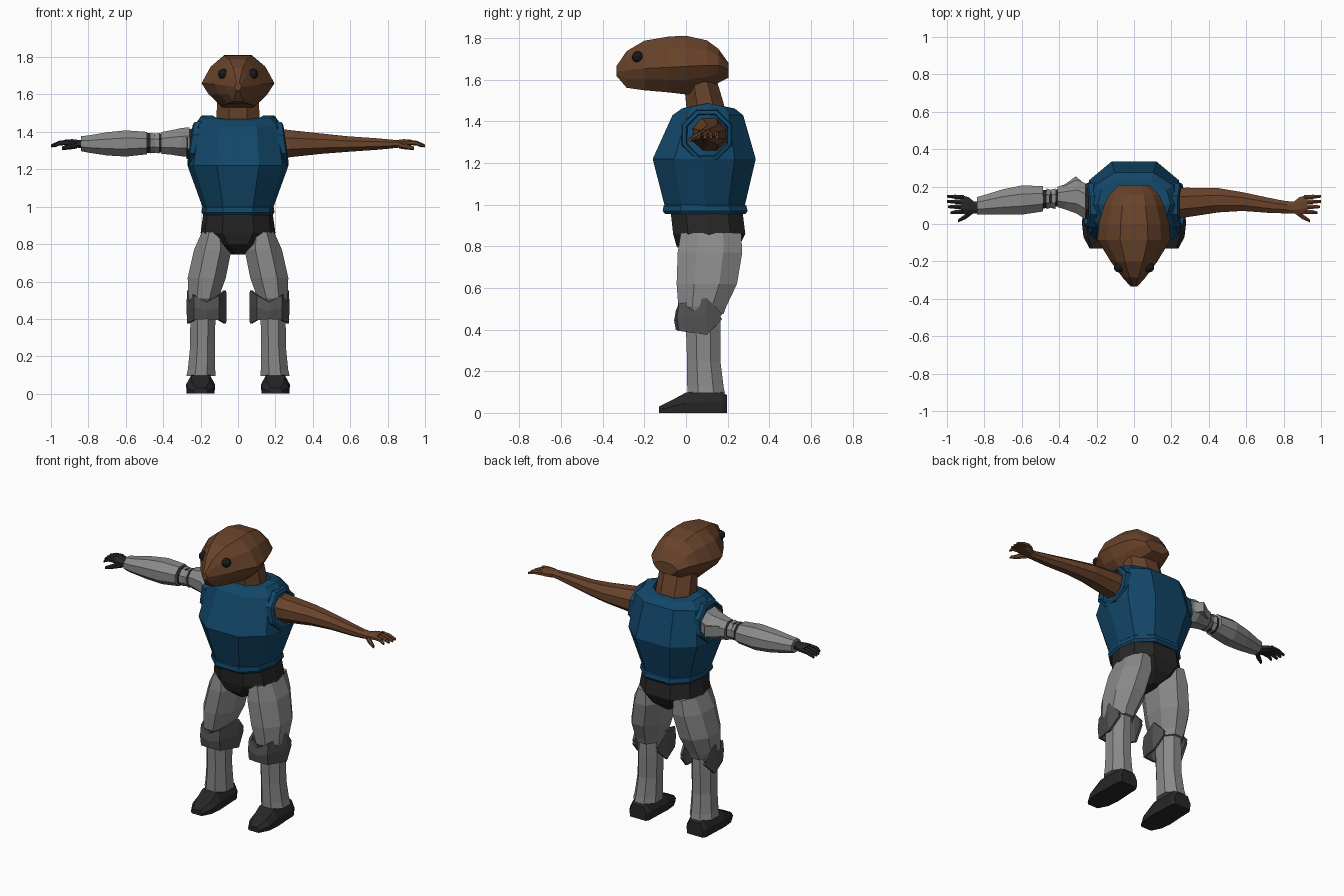
import bpy, bmesh, math


def material(name, rgb):
    m = bpy.data.materials.new(name)
    m.diffuse_color = (*rgb, 1)
    return m


BROWN = material("brown_skin", (0.14, 0.056, 0.024))
BLUE = material("blue_cloth", (0.006, 0.062, 0.14))
GREY = material("grey_plate", (0.25, 0.25, 0.25))
DARK = material("dark_grey_pad", (0.085, 0.085, 0.085))
BLACK = material("black_cloth", (0.02, 0.02, 0.02))
EYE = material("eye_black", (0.01, 0.01, 0.013))


def finish(name, bm, mat):
    bmesh.ops.recalc_face_normals(bm, faces=bm.faces)
    me = bpy.data.meshes.new(name)
    bm.to_mesh(me)
    bm.free()
    me.materials.append(mat)
    ob = bpy.data.objects.new(name, me)
    bpy.context.collection.objects.link(ob)
    return ob


def loft(name, rings, mat, closed=True, caps=True):
    """Skin a list of equal-length point rings."""
    bm = bmesh.new()
    vs = [[bm.verts.new(p) for p in r] for r in rings]
    n = len(rings[0])
    for a, b in zip(vs, vs[1:]):
        for i in range(n if closed else n - 1):
            j = (i + 1) % n
            bm.faces.new((a[i], a[j], b[j], b[i]))
    if caps:
        bm.faces.new(vs[0])
        bm.faces.new(vs[-1])
    return finish(name, bm, mat)


def ring(axis, t, a, b, ra, rb, n=8):
    """Flat-sided oval across the x or z axis at position t."""
    pts, k = [], 1 / math.cos(math.pi / n)
    for i in range(n):
        w = 2 * math.pi * (i + 0.5) / n
        u, v = a + k * ra * math.cos(w), b + k * rb * math.sin(w)
        pts.append((t, u, v) if axis == "x" else (u, v, t))
    return pts


# ---- body sections: ten-sided, given as height, half width, front y, back y
HALF = [(0.42, -1), (0.88, -0.58), (1, 0), (0.89, 0.59), (0.44, 1)]
BODY = HALF + [(-u, v) for u, v in reversed(HALF)]


def body_ring(z, hx, y0, y1, lift=0.0):
    c, h = (y0 + y1) / 2, (y1 - y0) / 2
    return [(u * hx, c + v * h, z + lift * (1 - abs(v))) for u, v in BODY]


loft("vest", [body_ring(*r) for r in [
    (0.985, 0.185, -0.10, 0.28), (1.22, 0.27, -0.16, 0.335),
    (1.43, 0.237, -0.065, 0.275), (1.462, 0.195, -0.02, 0.235, 0.026),
    (1.468, 0.135, 0.0, 0.2, 0.02), (1.43, 0.12, 0.01, 0.19)]], BLUE)
loft("vest_hem", [body_ring(*r) for r in [
    (0.955, 0.185, -0.10, 0.285), (0.97, 0.195, -0.112, 0.296),
    (0.995, 0.192, -0.108, 0.29), (1.005, 0.183, -0.098, 0.278)]], BLUE)
loft("pelvis", [body_ring(*r) for r in [
    (0.98, 0.183, -0.075, 0.27), (0.86, 0.2, -0.062, 0.285),
    (0.8, 0.125, -0.045, 0.255), (0.745, 0.035, 0.02, 0.19)]], BLACK)
loft("neck", [ring("z", *r) for r in [
    (1.43, 0, 0.1, 0.12, 0.095), (1.49, 0, 0.09, 0.115, 0.09),
    (1.59, 0, 0.07, 0.11, 0.08)]], BROWN)

# ---- head: sections along y as half width, bottom, widest height, top
FACE = [(0.38, 1), (0.75, 0.6), (1, 0), (0.8, -0.5), (0.45, -1)]


def head_ring(y, hw, zb, zw, zt):
    right = [(u * hw, y, zw + v * ((zt - zw) if v > 0 else (zw - zb))) for u, v in FACE]
    return right + [(-x, yy, z) for x, yy, z in reversed(right)]


loft("head", [head_ring(*r) for r in [
    (-0.335, 0.018, 1.62, 1.64, 1.665), (-0.285, 0.062, 1.562, 1.645, 1.738),
    (-0.2, 0.125, 1.55, 1.655, 1.788), (-0.085, 0.195, 1.54, 1.66, 1.808),
    (0.0, 0.188, 1.53, 1.665, 1.812), (0.1, 0.16, 1.56, 1.67, 1.79),
    (0.155, 0.135, 1.585, 1.67, 1.75), (0.205, 0.085, 1.61, 1.65, 1.68)]], BROWN)


for s, side in ((1, "left"), (-1, "right")):
    # eyes
    bm = bmesh.new()
    bmesh.ops.create_icosphere(bm, subdivisions=2, radius=0.028)
    bmesh.ops.translate(bm, vec=(s * 0.08, -0.232, 1.71), verts=bm.verts)
    finish(side + "_eye", bm, EYE)

    # raised armhole rim, leaning with the chest side
    rim = [[(s * (x + (1.335 - z) * 0.14), y, z) for x, y, z in ring("x", x, 0.1, 1.335, r, r)]
           for x, r in ((0.215, 0.122), (0.25, 0.117), (0.257, 0.1), (0.22, 0.092))]
    loft(side + "_armhole", rim, BLUE, caps=False)

    # thigh and shin armour
    loft(side + "_thigh", [ring("z", z, s * x, y, rx, ry) for z, x, y, rx, ry in [
        (0.865, 0.125, 0.12, 0.068, 0.145), (0.77, 0.135, 0.115, 0.1, 0.155),
        (0.62, 0.167, 0.1, 0.102, 0.145), (0.51, 0.185, 0.078, 0.08, 0.115),
        (0.475, 0.185, 0.085, 0.07, 0.095)]], GREY)
    loft(side + "_shin", [ring("z", z, s * x, y, rx, ry) for z, x, y, rx, ry in [
        (0.49, 0.187, 0.085, 0.062, 0.08), (0.4, 0.188, 0.083, 0.067, 0.083),
        (0.25, 0.19, 0.085, 0.066, 0.08), (0.13, 0.195, 0.093, 0.073, 0.087),
        (0.095, 0.198, 0.097, 0.078, 0.09)]], GREY)

    # knee pad: a band round the front ending in pointed side plates
    cols = [(-0.08, 0.172, 0.475, 0.45), (-0.098, 0.1, 0.553, 0.375),
            (-0.062, -0.03, 0.525, 0.395), (0, -0.042, 0.49, 0.4),
            (0.062, -0.03, 0.525, 0.395), (0.098, 0.1, 0.553, 0.375),
            (0.08, 0.172, 0.475, 0.45)]
    rows = [[(s * 0.168 + x, y, zt) for x, y, zt, zb in cols],
            [(s * 0.168 + x * 1.02, y - 0.008, (zt + zb) / 2) for x, y, zt, zb in cols],
            [(s * 0.168 + x, y, zb) for x, y, zt, zb in cols]]
    pad = loft(side + "_knee_pad", rows, DARK, closed=False, caps=False)
    mod = pad.modifiers.new("thickness", "SOLIDIFY")
    mod.thickness, mod.offset = 0.014, 0

    # boot
    sections = []
    for y, hx, zt in ((-0.13, 0.038, 0.03), (-0.07, 0.07, 0.06), (0.0, 0.078, 0.098),
                      (0.11, 0.072, 0.105), (0.175, 0.07, 0.1), (0.197, 0.058, 0.085)):
        sections.append([(s * 0.2 + u * hx, y, v * zt) for u, v in
                         ((-0.95, 0), (0.95, 0), (1, 0.5), (0.65, 1), (-0.65, 1), (-1, 0.5))])
    loft(side + "_boot", sections, BLACK)

    # hand: palm, four fingers and a thumb
    skin = BROWN if s > 0 else BLACK
    loft(side + "_palm", [ring("x", s * x, y, z, ry, rz) for x, y, z, ry, rz in [
        (0.8, 0.09, 1.335, 0.033, 0.024), (0.855, 0.088, 1.336, 0.032, 0.021),
        (0.885, 0.098, 1.34, 0.046, 0.021), (0.925, 0.104, 1.343, 0.05, 0.016)]], skin)
    fingers = [(0.143, 0.148, 1.0), (0.118, 0.12, 1.0), (0.092, 0.092, 0.995), (0.067, 0.06, 0.98)]
    for i, (ya, yb, tip) in enumerate(fingers):
        loft(f"{side}_finger_{i + 1}", [ring("x", s * x, y, z, r, r, 6) for x, y, z, r in [
            (0.91, ya, 1.344, 0.012), (0.955, (ya + yb) / 2, 1.34, 0.011),
            (tip, yb, 1.325, 0.007)]], skin)
    loft(side + "_thumb", [ring("x", s * x, y, z, r, r, 6) for x, y, z, r in [
        (0.86, 0.072, 1.33, 0.016), (0.9, 0.04, 1.322, 0.014), (0.94, 0.017, 1.312, 0.008)]], skin)

# ---- bare arm
loft("bare_arm", [ring("x", *r) for r in [
    (0.2, 0.11, 1.335, 0.08, 0.085), (0.28, 0.115, 1.337, 0.079, 0.072),
    (0.45, 0.127, 1.337, 0.065, 0.054), (0.58, 0.12, 1.335, 0.05, 0.042),
    (0.74, 0.097, 1.335, 0.039, 0.031), (0.83, 0.088, 1.335, 0.031, 0.023)]], BROWN)

# ---- armoured arm: socket, upper plate, elbow joint and forearm plate
loft("shoulder_socket", [ring("x", *r) for r in [
    (-0.2, 0.11, 1.335, 0.09, 0.085), (-0.275, 0.115, 1.335, 0.085, 0.08)]], BLACK)
loft("upper_arm_plate", [ring("x", *r) for r in [
    (-0.258, 0.12, 1.345, 0.098, 0.08), (-0.305, 0.145, 1.345, 0.09, 0.075),
    (-0.365, 0.145, 1.343, 0.068, 0.064), (-0.41, 0.145, 1.341, 0.054, 0.058)]], GREY)
bm = bmesh.new()
fin = [(-0.25, 0.2), (-0.31, 0.255), (-0.38, 0.205), (-0.32, 0.17)]
lo, hi = [[bm.verts.new((x, y, z)) for x, y in fin] for z in (1.31, 1.375)]
bm.faces.new(lo)
bm.faces.new(hi)
for i in range(4):
    bm.faces.new((lo[i], lo[i - 1], hi[i - 1], hi[i]))
finish("upper_arm_fin", bm, GREY)
loft("elbow_core", [ring("x", *r) for r in [
    (-0.4, 0.14, 1.34, 0.045, 0.05), (-0.505, 0.13, 1.34, 0.05, 0.054)]], BLACK)
loft("elbow_cuff", [ring("x", *r) for r in [
    (-0.42, 0.135, 1.34, 0.055, 0.055), (-0.445, 0.135, 1.34, 0.048, 0.05),
    (-0.468, 0.135, 1.34, 0.055, 0.055)]], GREY)
loft("forearm_plate", [ring("x", *r) for r in [
    (-0.487, 0.135, 1.34, 0.068, 0.06), (-0.6, 0.128, 1.338, 0.078, 0.07),
    (-0.7, 0.118, 1.336, 0.068, 0.062), (-0.8, 0.103, 1.335, 0.052, 0.046),
    (-0.84, 0.098, 1.337, 0.046, 0.04)]], GREY)
